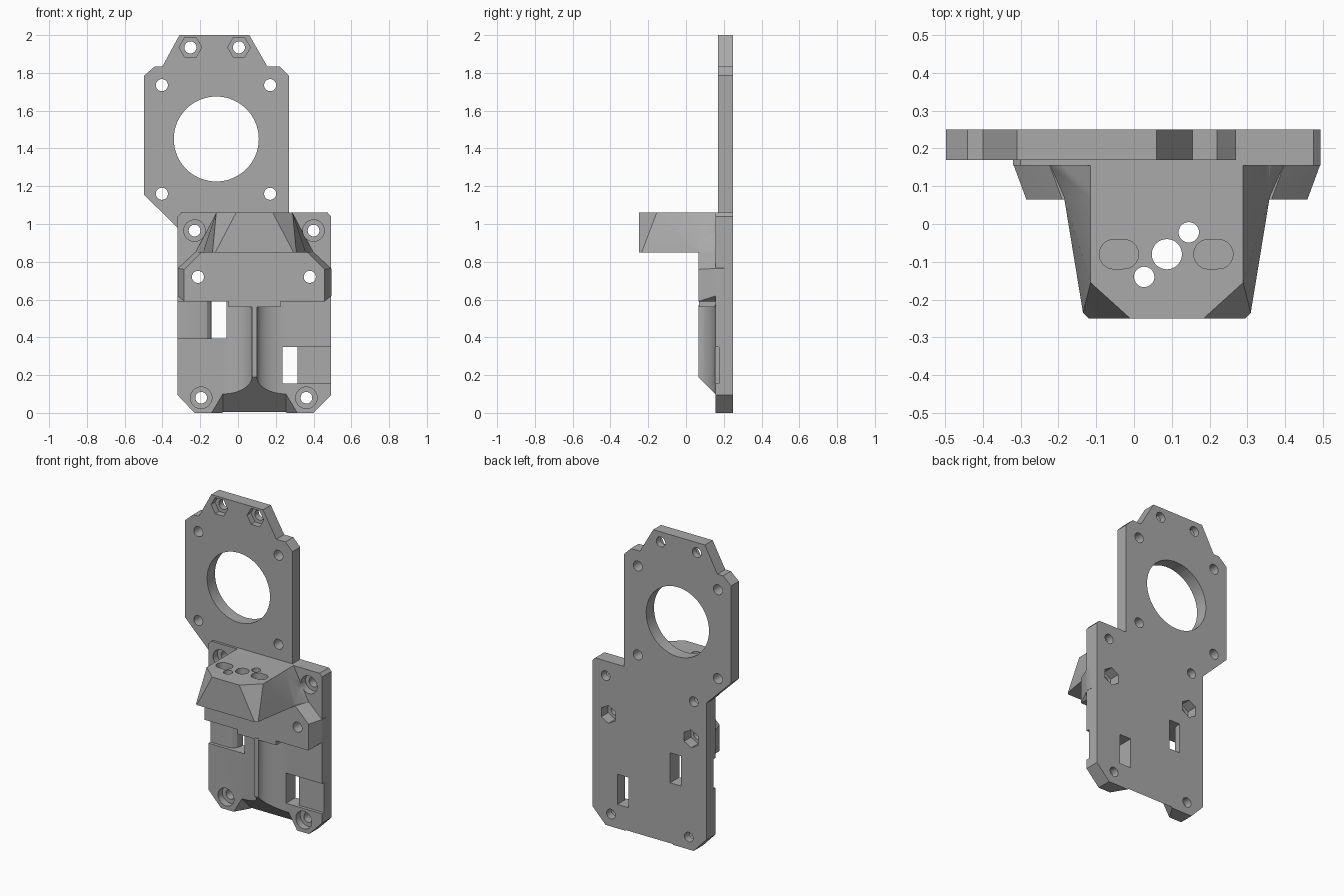
import bpy, bmesh
from math import sin, cos, pi, radians
from mathutils import Vector

if "Cube" in bpy.data.objects:
    bpy.data.objects.remove(bpy.data.objects["Cube"])

grey = bpy.data.materials.new("plain_grey")
grey.use_nodes = True
GREY = (0.4, 0.4, 0.4, 1)
grey.diffuse_color = GREY
grey.node_tree.nodes["Principled BSDF"].inputs["Base Color"].default_value = GREY


def finish(name, bm):
    bmesh.ops.recalc_face_normals(bm, faces=bm.faces)
    mesh = bpy.data.meshes.new(name)
    bm.to_mesh(mesh)
    bm.free()
    mesh.materials.append(grey)
    ob = bpy.data.objects.new(name, mesh)
    bpy.context.collection.objects.link(ob)
    return ob


def prism(name, pts, a, b, axis="y"):
    """Extrude a flat outline (x,z for axis y, x,y for axis z) from a to b."""
    bm = bmesh.new()
    place = (lambda p: (p[0], a, p[1])) if axis == "y" else (lambda p: (p[0], p[1], a))
    face = bm.faces.new([bm.verts.new(place(p)) for p in pts])
    new = bmesh.ops.extrude_face_region(bm, geom=[face])["geom"]
    step = Vector((0, b - a, 0)) if axis == "y" else Vector((0, 0, b - a))
    bmesh.ops.translate(bm, vec=step, verts=[v for v in new if isinstance(v, bmesh.types.BMVert)])
    return finish(name, bm)


def hull(name, pts):
    bm = bmesh.new()
    for p in pts:
        bm.verts.new(p)
    bmesh.ops.convex_hull(bm, input=bm.verts)
    return finish(name, bm)


def ring(x, y, r, n=32, turn=0.0):
    return [(x + r * cos(turn + 2 * pi * i / n), y + r * sin(turn + 2 * pi * i / n)) for i in range(n)]


def box(x0, x1, z0, z1):
    return [(x0, z0), (x1, z0), (x1, z1), (x0, z1)]


def combine(target, other, mode):
    mod = target.modifiers.new("combine", "BOOLEAN")
    mod.operation, mod.object, mod.solver = mode, other, "EXACT"
    bpy.context.view_layer.objects.active = target
    bpy.ops.object.modifier_apply(modifier=mod.name)
    bpy.data.objects.remove(other)


MID = 0.087   # centre line of the carriage
FRONT, BACK = 0.155, 0.25


def both(pts):
    """Mirror points about the centre line."""
    return pts + [(2 * MID - p[0], *p[1:]) for p in pts]


# lower plate with clipped corners
bracket = prism("motor_bracket", [
    (-0.23, 0), (0.4, 0), (0.493, 0.095), (0.493, 1.04), (0.475, 1.06),
    (-0.3, 1.06), (-0.32, 1.04), (-0.32, 0.095)], FRONT, BACK)

# upper motor plate
parts = [prism("motor_plate", [
    (-0.31, 2), (0.06, 2), (0.155, 1.835), (0.22, 1.835), (0.27, 1.785), (0.27, 0.9),
    (-0.24, 0.9), (-0.497, 1.155), (-0.497, 1.785), (-0.44, 1.835), (-0.4, 1.835)], 0.17, BACK)]

# cross block with sloped ends
parts.append(hull("cross_block", both([
    (-0.285, 0.065, 0.59), (-0.285, 0.065, 0.76), (-0.19, 0.065, 0.853),
    (-0.32, 0.16, 0.62), (-0.285, 0.16, 0.59), (-0.32, 0.16, 0.765), (-0.225, 0.16, 0.853),
    (-0.32, 0.2, 0.62), (-0.285, 0.2, 0.59), (-0.32, 0.2, 0.765), (-0.225, 0.2, 0.853)])))
parts.append(prism("block_step", box(-0.05, 0.225, 0.56, 0.62), 0.068, 0.2))

# overhanging arm: tapered nose and flared root
parts.append(hull("arm_nose", both([
    (-0.115, 0.1, 1.06), (-0.115, -0.155, 1.06), (-0.01, -0.25, 1.06),
    (-0.185, 0.07, 0.85), (-0.135, -0.235, 0.85), (-0.12, -0.25, 0.85), (-0.185, 0.1, 0.85)])))
parts.append(hull("arm_root", both([
    (-0.115, 0.07, 1.06), (-0.115, 0.2, 1.06),
    (-0.185, 0.07, 0.85), (-0.225, 0.16, 0.85), (-0.225, 0.2, 0.85)])))

# centre ridge with hollow flanks and a sloped foot
flank = [(MID - 0.17 + 0.157 * sin(t * pi / 24), 0.065 + 0.09 * cos(t * pi / 24)) for t in range(13)]
profile = [(MID - 0.17, 0.2)] + flank
profile += [(2 * MID - x, y) for x, y in reversed(profile)]
ridge = prism("centre_ridge", profile, 0.1, 0.57, "z")
for v in ridge.data.vertices:
    if v.co.z < 0.3:
        v.co.z = 0.255 - v.co.y
parts.append(ridge)

for part in parts:
    combine(bracket, part, "UNION")

cutters = []


def drill(x, z, r, a=-0.1, b=0.3, n=32, turn=0.0):
    cutters.append(prism("drill", ring(x, z, r, n, turn), a, b))


# motor opening and its screw holes
drill(-0.115, 1.45, 0.225, n=64)
for x in (-0.403, 0.17):
    for z in (1.16, 1.735):
        drill(x, z, 0.032, 0.12)

# top nut pockets
for x in (-0.252, 0.005):
    drill(x, 1.935, 0.032)
    drill(x, 1.935, 0.06, 0.1, 0.21, 6)

# counterbored corner screws
for x, z in ((-0.23, 0.965), (0.4, 0.965), (-0.195, 0.08), (0.362, 0.08)):
    drill(x, z, 0.031, 0.1)
    drill(x, z, 0.057, 0.05, 0.2)

# cross block screws with nut pockets at the back
for x in (-0.212, 0.38):
    drill(x, 0.72, 0.032, 0)
    drill(x, 0.72, 0.058, 0.18, 0.3, 6, pi / 6)

# belt windows with shallow side recesses
cutters.append(prism("left_belt_path", [
    (-0.4, 0.1), (-0.4, 0.175), (-0.19, 0.175), (-0.165, 0.182), (-0.147, 0.2), (-0.14, 0.225),
    (-0.14, 0.3), (-0.06, 0.3), (-0.06, 0.1)], 0.395, 0.589, "z"))
cutters.append(prism("right_belt_path", [
    (0.6, 0.1), (0.6, 0.175), (0.315, 0.175), (0.315, 0.3), (0.235, 0.3), (0.235, 0.1)],
    0.155, 0.35, "z"))

# sloped notch under the ridge
cutters.append(hull("foot_notch", both([
    (-0.08, 0.155, 0.1), (-0.08, 0.265, -0.01), (-0.146, 0.155, -0.01),
    (-0.08, 0.13, 0.1), (-0.146, 0.13, -0.01)])))

# holes and blind slots in the arm
for x, y, r in ((MID, -0.08, 0.04), (0.145, -0.022, 0.027), (0.027, -0.14, 0.027)):
    cutters.append(prism("arm_hole", ring(x, y, r), 0.8, 1.1, "z"))
for x in (-0.04, 0.21):
    outline = ring(x, -0.08, 0.039)
    outline = [(px + (0.013 if px > x else -0.013), py) for px, py in outline]
    cutters.append(prism("arm_slot", outline, 0.98, 1.1, "z"))

for cutter in cutters:
    combine(bracket, cutter, "DIFFERENCE")

# smooth bores, sharp edges
bpy.ops.object.select_all(action="DESELECT")
bracket.select_set(True)
bpy.context.view_layer.objects.active = bracket
bpy.ops.object.shade_smooth_by_angle(angle=radians(25))
